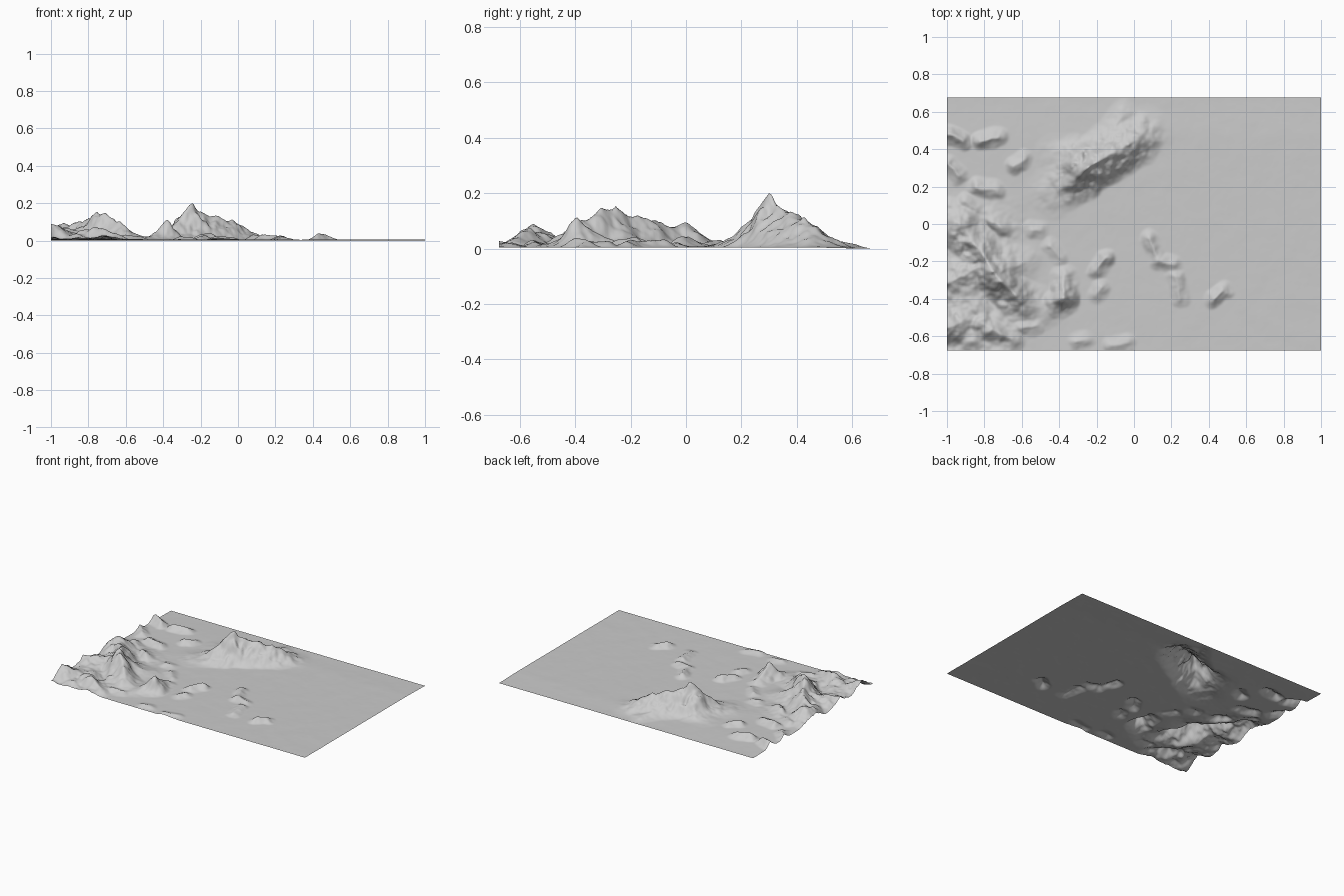
import bpy, bmesh, math
from mathutils import Vector, noise

NX, NY, HX, HY = 260, 176, 1.0, 0.675

# Ridges: (width left of path, width right of path, crest points x, y, height)
MAIN = [
    (0.17, 0.15, [(-0.42, 0.17, .02), (-0.32, 0.24, .09), (-0.25, 0.305, .178),
                  (-0.19, 0.33, .135), (-0.11, 0.375, .115), (-0.075, 0.39, .09),
                  (-0.03, 0.425, .10), (0.03, 0.455, .055), (0.07, 0.48, .02)]),
    (0.14, 0.14, [(-0.25, 0.305, .12), (-0.33, 0.35, .05), (-0.4, 0.36, .015)]),
    (0.10, 0.10, [(-0.1, 0.38, .08), (-0.14, 0.46, .04), (-0.06, 0.57, .022)]),
]
WEST = [
    (0.13, 0.13, [(-0.97, 0.03, .05), (-0.93, 0.0, .07), (-0.87, -0.09, .075),
                  (-0.80, -0.18, .10), (-0.75, -0.26, .118), (-0.70, -0.31, .112),
                  (-0.64, -0.38, .09), (-0.59, -0.43, .045), (-0.5, -0.45, .018)]),
    (0.12, 0.12, [(-0.75, -0.26, .09), (-0.67, -0.23, .05), (-0.58, -0.2, .015)]),
    (0.12, 0.12, [(-0.8, -0.2, .07), (-0.9, -0.28, .045), (-1.0, -0.32, .04)]),
    (0.09, 0.08, [(-0.38, -0.29, .035), (-0.375, -0.4, .10), (-0.43, -0.43, .045)]),
    (0.15, 0.12, [(-1.05, -0.57, .085), (-0.97, -0.54, .07), (-0.9, -0.5, .04)]),
    (0.09, 0.09, [(-0.83, -0.53, .04), (-0.76, -0.56, .05), (-0.66, -0.61, .035)]),
]
# Small hills: (start x, y, end x, y, height)
SMALL = [
    (-.15, -.18, -.2, -.25, .038), (-.18, -.34, -.2, -.38, .025),
    (.08, -.08, .12, -.17, .03), (.13, -.2, .21, -.22, .03),
    (.22, -.28, .25, -.4, .024), (.42, -.4, .48, -.36, .036),
    (-.64, .31, -.59, .35, .032), (-.82, .44, -.72, .47, .042),
    (-1.0, .48, -.92, .44, .05), (-.84, .2, -.74, .18, .034),
    (-1.0, .32, -.94, .26, .035), (-.3, -.63, -.26, -.62, .02),
    (-.12, -.65, -.04, -.64, .02), (-.75, .01, -.7, -.02, .03),
    (-.54, -.03, -.5, -.03, .02), (-.45, -.12, -.4, -.18, .02),
    (-.9, .12, -.85, .08, .025), (-.6, -.56, -.52, -.54, .025),
]
RIDGES = MAIN + WEST + [(.06, .055, [(a, b, h), (c, d, h * .75)]) for a, b, c, d, h in SMALL]

# Split the ridges into segments with bounding boxes
SEGS = []
for wl, wr, pts in RIDGES:
    m = max(wl, wr)
    for (ax, ay, ah), (bx, by, bh) in zip(pts, pts[1:]):
        SEGS.append((ax, ay, ah, bx, by, bh, wl, wr,
                     min(ax, bx) - m, max(ax, bx) + m, min(ay, by) - m, max(ay, by) + m))


def step(a, b, v):
    t = min(1, max(0, (v - a) / (b - a)))
    return t * t * (3 - 2 * t)


def height(x, y):
    # Bend the slopes and carve gullies with noise
    n1 = noise.fractal(Vector((x * 9, y * 9, 1)), 1.0, 2.0, 3)
    n2 = noise.fractal(Vector((x * 9, y * 9, 7)), 1.0, 2.0, 3)
    gully = noise.fractal(Vector((x * 14, y * 14, 3)), 1.0, 2.0, 3)
    px, py = x + .014 * n1, y + .014 * n2
    total = 0
    for ax, ay, ah, bx, by, bh, wl, wr, x0, x1, y0, y1 in SEGS:
        if not (x0 < px < x1 and y0 < py < y1):
            continue
        dx, dy = bx - ax, by - ay
        ll = dx * dx + dy * dy
        t = min(1, max(0, ((px - ax) * dx + (py - ay) * dy) / ll))
        qx, qy = px - ax - t * dx, py - ay - t * dy
        d = math.hypot(qx, qy)
        side = (dx * qy - dy * qx) / (math.sqrt(ll) * d + 1e-9)
        r = d / (wr + (wl - wr) * (side + 1) / 2)
        if r < 1:
            h = (ah + (bh - ah) * t) * (1 - r) ** 1.6 * (1 + .45 * r)
            h *= 1 + .5 * gully * min(1, r * 2)
            total += max(h, 0) ** 6
    # Broken ground in the west, gently rolling plain elsewhere
    rough = step(-.5, -.8, x) * step(.2, -.05, y)
    ground = .006 - .004 * step(.45, .67, y) + .0008 * n2
    return ground + total ** (1 / 6) + rough * max(0, .01 + .022 * n1)


# Terrain sheet
bm = bmesh.new()
bmesh.ops.create_grid(bm, x_segments=NX, y_segments=NY, size=1)
for v in bm.verts:
    v.co.x *= HX
    v.co.y *= HY
    v.co.z = height(v.co.x, v.co.y)
low = min(v.co.z for v in bm.verts)
for v in bm.verts:
    v.co.z -= low
for f in bm.faces:
    f.smooth = True
mesh = bpy.data.meshes.new("terrain")
bm.to_mesh(mesh)
bm.free()
terrain = bpy.data.objects.new("terrain", mesh)
bpy.context.collection.objects.link(terrain)
